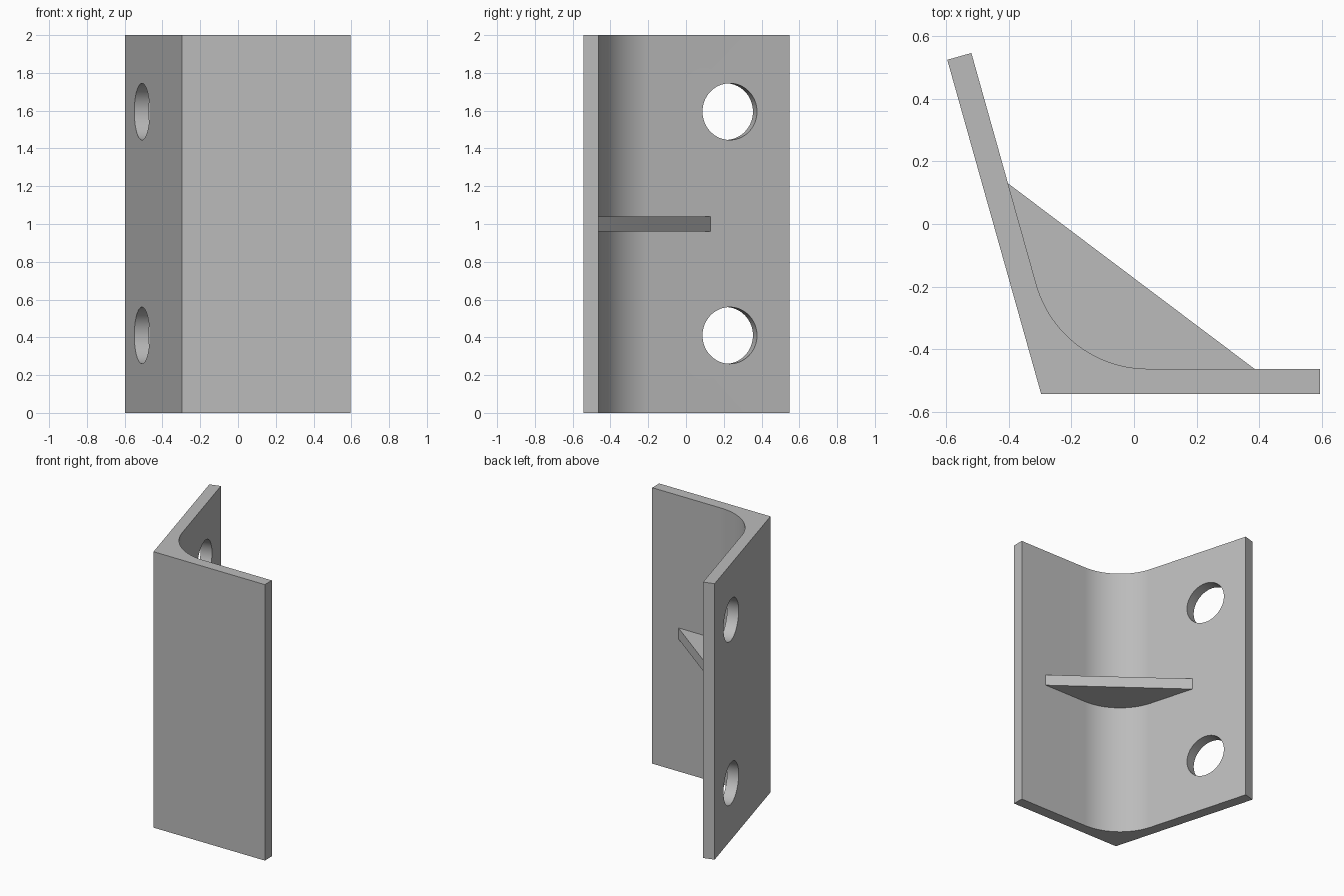
import bpy
import bmesh
import math
from mathutils import Vector

cube = bpy.data.objects.get("Cube")
if cube:
    bpy.data.objects.remove(cube, do_unlink=True)

steel = bpy.data.materials.new("plain grey")
steel.use_nodes = True
GREY = (0.5, 0.5, 0.5, 1)
steel.diffuse_color = GREY
steel.node_tree.nodes["Principled BSDF"].inputs["Base Color"].default_value = GREY


def extrude_profile(name, points, z0, z1):
    """Prism from a counter-clockwise outline in the ground plane."""
    bm = bmesh.new()
    face = bm.faces.new([bm.verts.new((p[0], p[1], z0)) for p in points])
    out = bmesh.ops.extrude_face_region(bm, geom=[face])
    top = [v for v in out["geom"] if isinstance(v, bmesh.types.BMVert)]
    bmesh.ops.translate(bm, verts=top, vec=(0, 0, z1 - z0))
    bmesh.ops.recalc_face_normals(bm, faces=bm.faces)
    mesh = bpy.data.meshes.new(name)
    bm.to_mesh(mesh)
    bm.free()
    mesh.materials.append(steel)
    obj = bpy.data.objects.new(name, mesh)
    bpy.context.collection.objects.link(obj)
    return obj


# Angle bracket outline: two flanges with a filleted inner corner
thick, radius, height = 0.08, 0.37, 2.0
corner = Vector((-0.297, -0.543))
flange_end = Vector((-0.597, 0.525))
along = (flange_end - corner).normalized()
inward = Vector((along.y, -along.x))
lean = math.atan2(-along.x, along.y)
inner_y = corner.y + thick
inner_corner = corner + inward * thick
inner_corner += along * ((inner_y - inner_corner.y) / along.y)
tangent = radius * math.tan((math.pi / 2 - lean) / 2)
centre = Vector((inner_corner.x + tangent, inner_y + radius))

STEPS = 24
start, end = -math.pi / 2, -math.pi - lean
start, end = start, -math.pi + lean
fillet = []
for i in range(STEPS + 1):
    a = start + (end - start) * i / STEPS
    fillet.append(centre + radius * Vector((math.cos(a), math.sin(a))))

outline = [corner, (0.595, corner.y), (0.595, inner_y)]
outline += fillet + [flange_end + inward * thick, flange_end]
bracket = extrude_profile("angle_bracket", outline, 0, height)

# Bolt holes through the slanted flange
hole_xy = corner + along * (0.753 / along.y) + inward * thick / 2
axis = Vector((inward.x, inward.y, 0))
for z in (0.41, 1.595):
    bpy.ops.mesh.primitive_cylinder_add(
        vertices=64, radius=0.15, depth=0.3, location=(hole_xy.x, hole_xy.y, z),
        rotation=axis.to_track_quat("Z", "Y").to_euler())
    cutter = bpy.context.object
    cutter.name = "hole_cutter"
    cutter.hide_render = True
    cutter.data.materials.append(steel)
    cut = bracket.modifiers.new("bolt_hole", "BOOLEAN")
    cut.operation = "DIFFERENCE"
    cut.solver = "EXACT"
    cut.object = cutter
    bpy.ops.object.select_all(action="DESELECT")
    bracket.select_set(True)
    bpy.context.view_layer.objects.active = bracket
    bpy.ops.object.modifier_apply(modifier=cut.name)
    bpy.data.objects.remove(cutter, do_unlink=True)

# Triangular stiffener, its root buried in the corner
root = inner_corner + Vector((-0.02, -0.03))
side_tip = inner_corner + along * ((0.13 - inner_y) / along.y)
extrude_profile("stiffener_gusset", [root, (0.385, inner_y), side_tip], 0.96, 1.04)

# Smooth the fillet and hole walls, keep the plate edges sharp
bpy.ops.object.select_all(action="DESELECT")
bracket.select_set(True)
bpy.context.view_layer.objects.active = bracket
bpy.ops.object.shade_smooth_by_angle(angle=math.radians(30))
